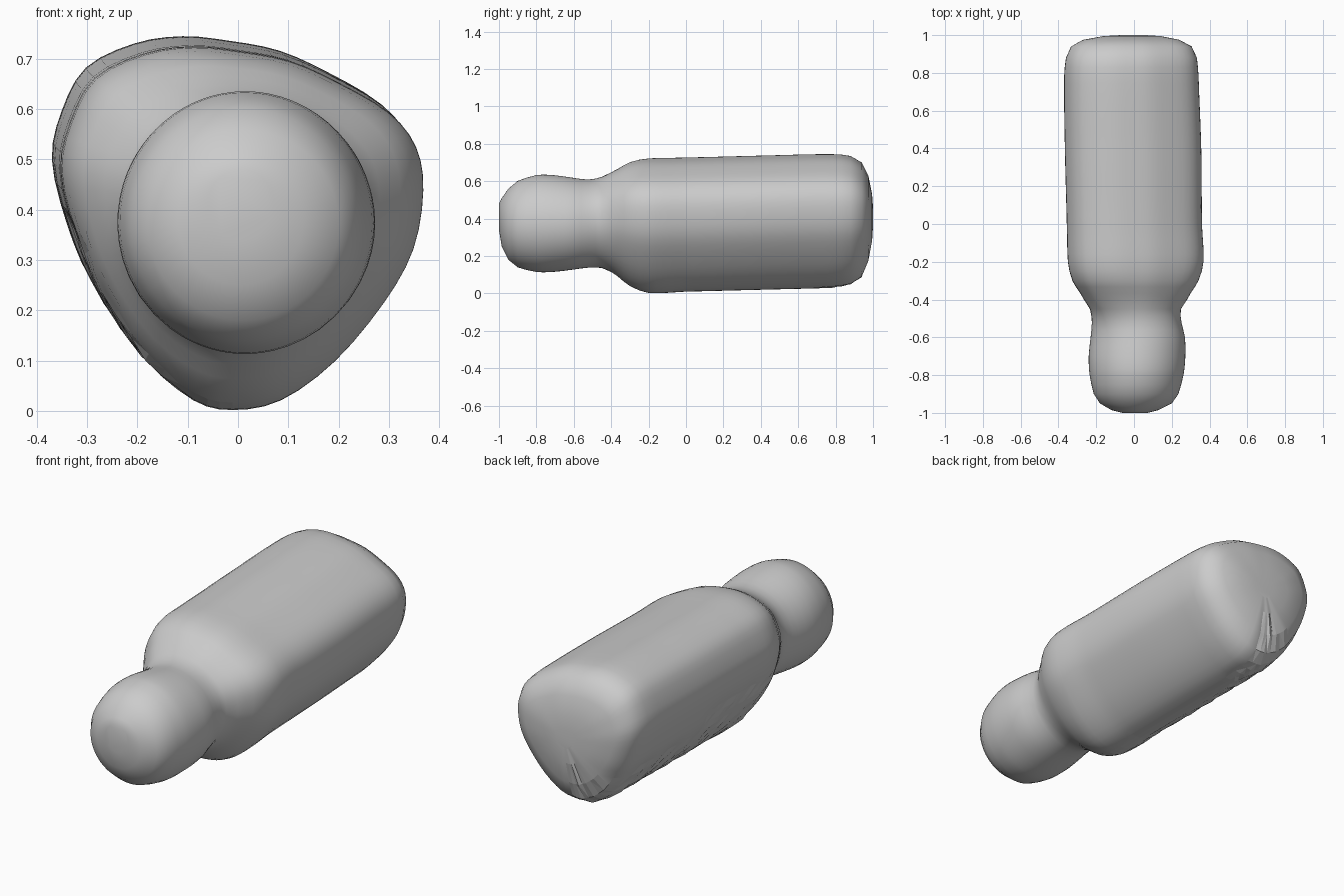
import bpy, bmesh, math, random

if "Cube" in bpy.data.objects:
    bpy.data.objects.remove(bpy.data.objects["Cube"])
random.seed(3)

# Rounded-triangle body outline (x, z), counter-clockwise
TRI = [(.37, .45), (.355, .54), (.30, .61), (.2, .67), (.1, .715), (0, .735), (-.1, .745),
       (-.2, .73), (-.3, .68), (-.35, .59), (-.37, .49), (-.34, .36), (-.29, .24), (-.2, .1),
       (-.1, .02), (-.02, 0), (.08, .02), (.19, .1), (.29, .22), (.35, .33)]

# Stations: y, left, right, bottom, top, triangle blend
STATIONS = [(-1, -.06, .07, .34, .48, 0), (-.985, -.12, .13, .25, .51, 0),
            (-.95, -.18, .2, .18, .56, 0), (-.9, -.213, .235, .14, .602, 0),
            (-.8, -.235, .262, .115, .633, 0), (-.7, -.24, .272, .116, .632, 0),
            (-.6, -.23, .27, .128, .618, 0), (-.52, -.225, .252, .138, .61, .1),
            (-.45, -.238, .25, .136, .625, .35), (-.4, -.27, .283, .115, .65, .6),
            (-.3, -.328, .342, .04, .703, .9), (-.2, -.35, .368, .003, .722, 1),
            (0, -.356, .36, .01, .727, 1), (.4, -.366, .356, .02, .737, 1),
            (.78, -.37, .342, .03, .745, 1), (.88, -.36, .333, .045, .735, 1),
            (.94, -.333, .305, .085, .70, 1), (.975, -.27, .24, .17, .63, 1),
            (.995, -.16, .14, .28, .53, 1), (1, -.07, .06, .36, .46, 1)]
SIDES = 60


def spline(p0, p1, p2, p3, t):
    return [.5 * (2 * b + (c - a) * t + (2 * a - 5 * b + 4 * c - d) * t * t
                  + (3 * b - a - 3 * c + d) * t ** 3) for a, b, c, d in zip(p0, p1, p2, p3)]


def outline(n):
    # Resample the outline smoothly, normalised to -1..1
    pts, m = [], len(TRI)
    for i in range(n):
        u = i * m / n
        k = int(u)
        x, z = spline(*[TRI[(k + j) % m] for j in (-1, 0, 1, 2)], u - k)
        pts.append((x / .37, (z - .3725) / .3725))
    return pts


def ring(bm, s, pts):
    y, x0, x1, z0, z1, b = s
    verts = []
    for px, pz in pts:
        a = math.atan2(pz, px)
        u = px * b + math.cos(a) * (1 - b)
        w = pz * b + math.sin(a) * (1 - b)
        verts.append(bm.verts.new(((x0 + x1) / 2 + u * (x1 - x0) / 2, y,
                                   (z0 + z1) / 2 + w * (z1 - z0) / 2)))
    return verts


# Head, neck and body as one continuous loft
bm = bmesh.new()
pts = outline(SIDES)
rings = []
for i in range(len(STATIONS) - 1):
    a, b = STATIONS[i], STATIONS[i + 1]
    p = STATIONS[max(i - 1, 0)]
    q = STATIONS[min(i + 2, len(STATIONS) - 1)]
    steps = max(1, round((b[0] - a[0]) / .04))
    for k in range(steps):
        t = k / steps
        s = spline(p, a, b, q, t)
        s[0] = a[0] + (b[0] - a[0]) * t
        rings.append(ring(bm, s, pts))
rings.append(ring(bm, STATIONS[-1], pts))
for r, s in zip(rings, rings[1:]):
    for j in range(SIDES):
        n = (j + 1) % SIDES
        bm.faces.new((r[j], r[n], s[n], s[j]))
bm.faces.new(rings[0])
bm.faces.new(rings[-1])
bmesh.ops.recalc_face_normals(bm, faces=bm.faces)


# Rough faceted patch along the lower left of the body
def in_patch(c):
    return c.y > -.24 and c.x < 0 and c.z < (.37 if c.x < -.3 and c.y < .3 else .24)


for f in bm.faces:
    f.smooth = True
rough = [f for f in bm.faces if in_patch(f.calc_center_median()) and len(f.verts) == 4]
for v in {v for f in rough for v in f.verts}:
    v.co -= v.normal * random.uniform(0, .008) if v.co.z > .03 else v.normal * 0
for f in rough:
    f.smooth = False
bmesh.ops.triangulate(bm, faces=rough)

mesh = bpy.data.meshes.new("capsule_body")
bm.to_mesh(mesh)
bm.free()
obj = bpy.data.objects.new("capsule_body", mesh)
bpy.context.collection.objects.link(obj)
